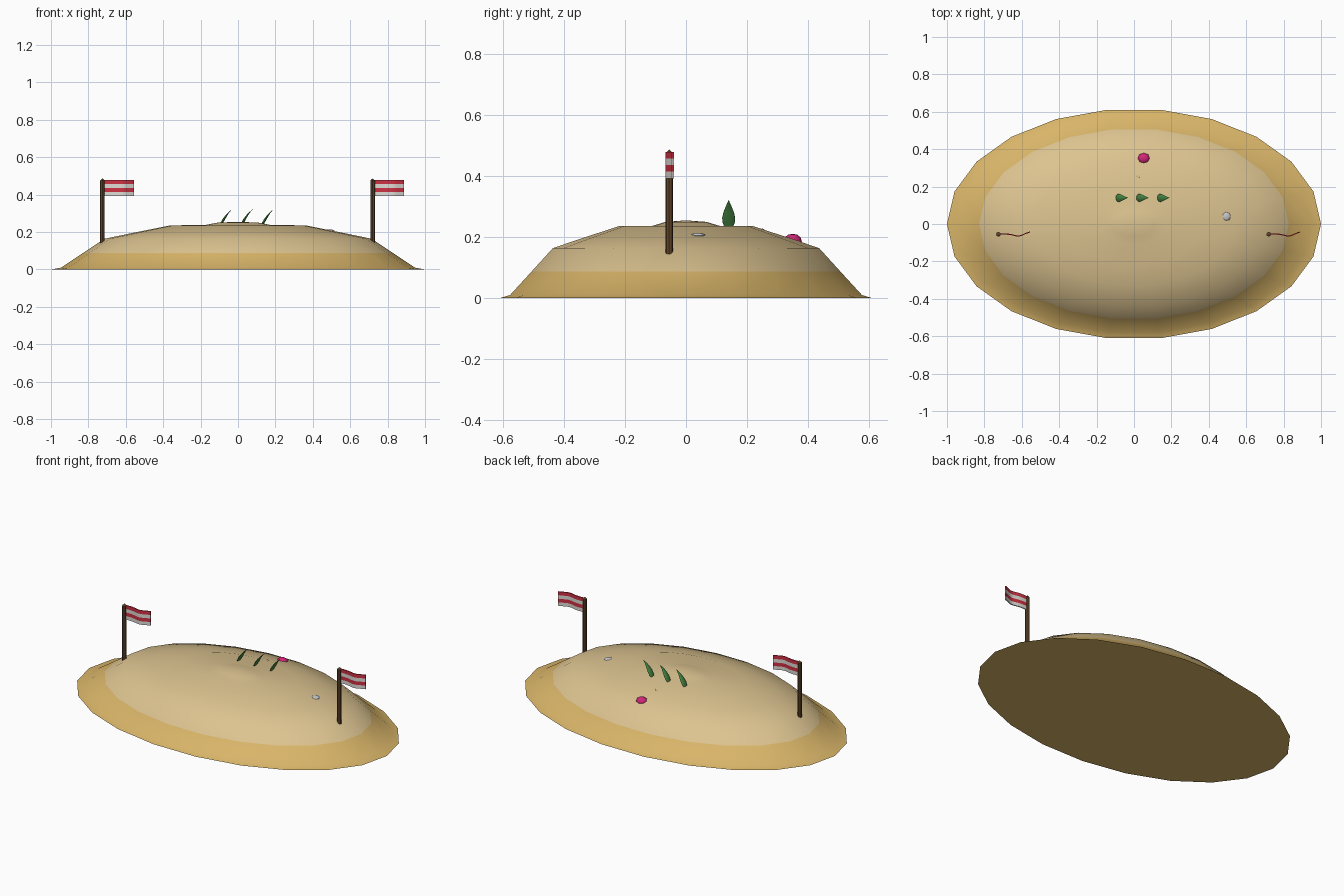
import bpy, bmesh, math
from mathutils import Vector

if "Cube" in bpy.data.objects:
    bpy.data.objects.remove(bpy.data.objects["Cube"])


def mat(name, c):
    m = bpy.data.materials.new(name)
    m.diffuse_color = (*c, 1)
    m.use_nodes = True
    m.node_tree.nodes["Principled BSDF"].inputs["Base Color"].default_value = m.diffuse_color
    return m


SAND = mat("pale_sand", (0.72, 0.55, 0.28))
WET = mat("golden_sand", (0.69, 0.46, 0.14))
WOOD = mat("brown_wood", (0.115, 0.058, 0.022))
RED = mat("flag_red", (0.62, 0.03, 0.055))
WHITE = mat("flag_white", (0.74, 0.71, 0.67))
GREEN = mat("leaf_green", (0.065, 0.26, 0.06))
PINK = mat("shell_pink", (0.65, 0.02, 0.19))
STONE = mat("pebble_grey", (0.55, 0.56, 0.58))


def finish(bm, name, mats, angle=None):
    bmesh.ops.recalc_face_normals(bm, faces=bm.faces[:])
    me = bpy.data.meshes.new(name)
    bm.to_mesh(me)
    bm.free()
    for m in mats:
        me.materials.append(m)
    ob = bpy.data.objects.new(name, me)
    bpy.context.collection.objects.link(ob)
    if angle:
        bpy.ops.object.select_all(action='DESELECT')
        ob.select_set(True)
        bpy.context.view_layer.objects.active = ob
        bpy.ops.object.shade_smooth_by_angle(angle=math.radians(angle))
    return ob


def loft(bm, rings, tip=None, base=True):
    """Skin closed rings of points, with an optional tip and base cap."""
    vs = [[bm.verts.new(p) for p in r] for r in rings]
    n = len(vs[0])
    for a, b in zip(vs, vs[1:]):
        for i in range(n):
            bm.faces.new((a[i], a[(i + 1) % n], b[(i + 1) % n], b[i]))
    if base:
        bm.faces.new(vs[0])
    if tip is not None:
        t = bm.verts.new(tip)
        for i in range(n):
            bm.faces.new((vs[-1][i], vs[-1][(i + 1) % n], t))


def ellipse(cx, cy, z, rx, ry, n):
    return [(cx + rx * math.cos(2 * math.pi * i / n),
             cy + ry * math.sin(2 * math.pi * i / n), z) for i in range(n)]


# Island mound: 22-sided elliptical terraces, golden below and pale above
bm = bmesh.new()
profile = [(1, 0), (0.945, 0.01), (0.828, 0.088), (0.715, 0.164), (0.54, 0.2),
           (0.36, 0.236), (0.18, 0.237), (0.11, 0.25)]
loft(bm, [ellipse(0, 0, z, r, r * 0.617, 22) for r, z in profile], (0, 0, 0.255))
for f in bm.faces:
    f.material_index = 0 if f.calc_center_median().z > 0.09 else 1
finish(bm, "island_mound", [SAND, WET], 50)

# Flag poles with waving striped flags
for side, x in (("left", -0.725), ("right", 0.72)):
    y = -0.055
    bm = bmesh.new()
    loft(bm, [ellipse(x, y, z, r, r, 8) for z, r in
              ((0.142, 0.0125), (0.475, 0.0125))], (x, y, 0.487))
    finish(bm, side + "_flag_pole", [WOOD], 40)

    bm = bmesh.new()
    wave = (0, 0.001, 0.001, 0, -0.003, -0.008, -0.009, -0.003, 0.006, 0.012)
    top, h, length = 0.479, 0.0215, 0.168
    cols = []
    for i, w in enumerate(wave):
        cols.append([[bm.verts.new((x + length * i / (len(wave) - 1),
                                    y + w + s, top - h * j))
                      for j in range(5)] for s in (-0.003, 0.003)])
    for i in range(len(wave) - 1):
        a, b = cols[i], cols[i + 1]
        for j in range(4):
            for s in (0, 1):
                f = bm.faces.new((a[s][j], b[s][j], b[s][j + 1], a[s][j + 1]))
                f.material_index = j % 2
        for j in (0, 4):
            f = bm.faces.new((a[0][j], b[0][j], b[1][j], a[1][j]))
            f.material_index = 0 if j == 0 else 1
    for c in (cols[0], cols[-1]):
        for j in range(4):
            f = bm.faces.new((c[0][j], c[1][j], c[1][j + 1], c[0][j + 1]))
            f.material_index = j % 2
    finish(bm, side + "_flag", [RED, WHITE], 40)

# Three curved leaf blades leaning to the right
spine = [(0, 0.225, 0.011), (0.01, 0.248, 0.020), (0.019, 0.263, 0.0215),
         (0.031, 0.282, 0.017), (0.046, 0.302, 0.009)]
for k in range(3):
    x0 = -0.098 + 0.111 * k
    bm = bmesh.new()
    rings = []
    for i, (dx, z, w) in enumerate(spine):
        p, q = spine[max(i - 1, 0)], spine[min(i + 1, len(spine) - 1)]
        d = Vector((q[0] - p[0], 0, q[1] - p[1])).normalized()
        nrm = Vector((d.z, 0, -d.x))
        c = Vector((x0 + dx, 0.14, z))
        rings.append([c + nrm * (w * 0.3 * math.cos(t)) + Vector((0, w * math.sin(t), 0))
                      for t in (2 * math.pi * m / 8 for m in range(8))])
    loft(bm, rings, (x0 + 0.066, 0.14, 0.322))
    finish(bm, "leaf_blade_%d" % (k + 1), [GREEN], 50)


# Beach finds: shell and pebbles
def lump(name, m, loc, size, seg, ring):
    bm = bmesh.new()
    bmesh.ops.create_uvsphere(bm, u_segments=seg, v_segments=ring, radius=1)
    for v in bm.verts:
        v.co = Vector((v.co.x * size[0], v.co.y * size[1], v.co.z * size[2])) + Vector(loc)
    finish(bm, name, [m], 50)


lump("pink_shell", PINK, (0.052, 0.35, 0.187), (0.034, 0.03, 0.024), 8, 6)
lump("large_pebble", STONE, (0.492, 0.04, 0.205), (0.025, 0.025, 0.009), 8, 6)
lump("small_pebble", SAND, (0.022, 0.25, 0.222), (0.009, 0.009, 0.006), 8, 4)
